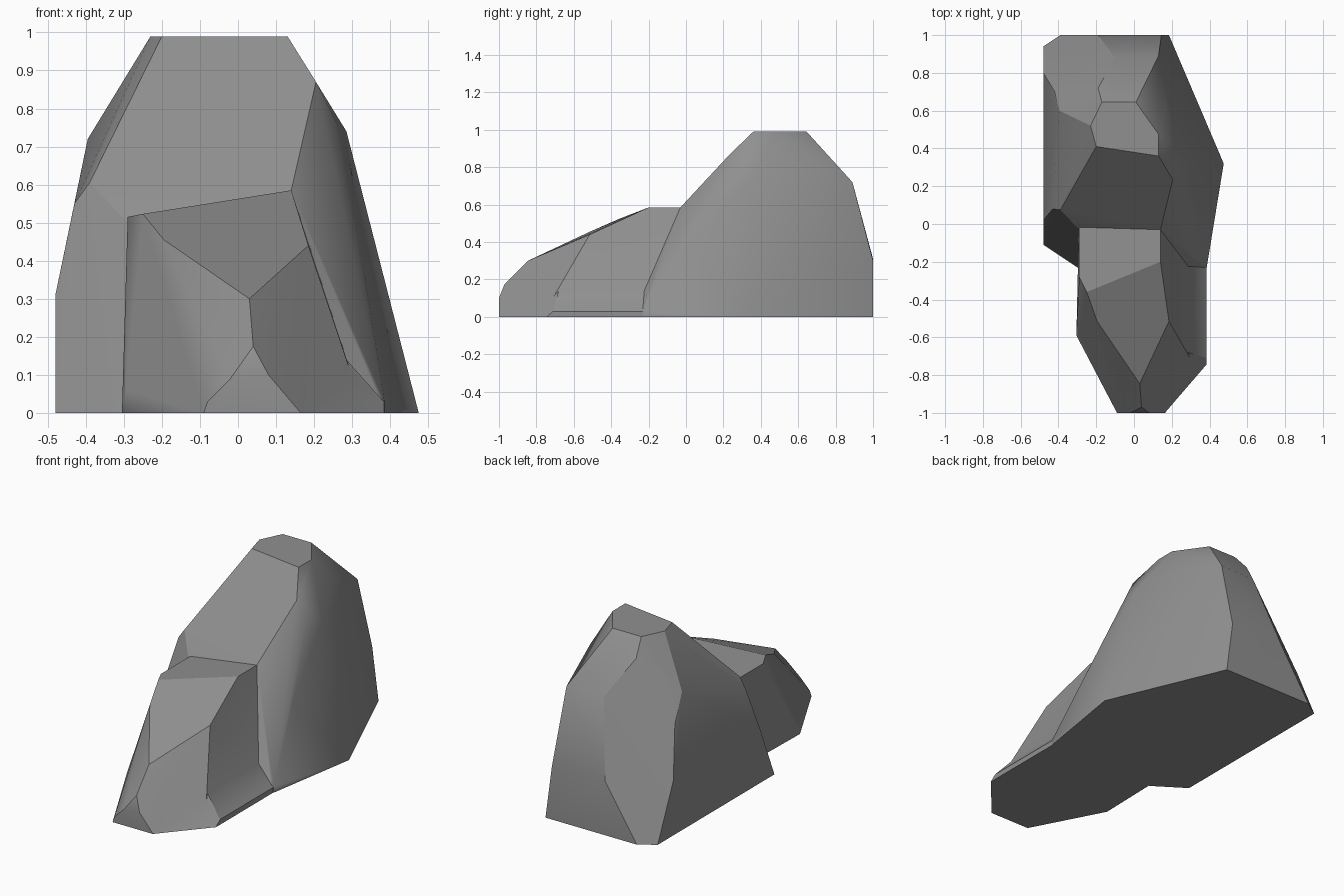
import bpy, bmesh, math

if "Cube" in bpy.data.objects:
    bpy.data.objects.remove(bpy.data.objects["Cube"])


def hull_rock(name, corners):
    """A chiselled stone: the convex hull of its corner points."""
    bm = bmesh.new()
    for c in corners:
        bm.verts.new(c)
    res = bmesh.ops.convex_hull(bm, input=bm.verts)
    junk = [g for g in res["geom_interior"] if isinstance(g, bmesh.types.BMVert)]
    bmesh.ops.delete(bm, geom=junk, context='VERTS')
    bmesh.ops.dissolve_limit(bm, angle_limit=math.radians(2), verts=bm.verts, edges=bm.edges)
    bmesh.ops.recalc_face_normals(bm, faces=bm.faces)
    mesh = bpy.data.meshes.new(name)
    bm.to_mesh(mesh)
    bm.free()
    ob = bpy.data.objects.new(name, mesh)
    bpy.context.collection.objects.link(ob)
    return ob


# Tall stone at the back
tall = hull_rock("rock", [
    # flat summit
    (-.20, .41, .99), (.13, .36, .99), (.13, .475, .99),
    (.01, .645, .99), (-.17, .645, .99), (-.23, .52, .99),
    # shoulders
    (.205, .235, .87), (.26, .24, .76), (.285, .35, .74), (.17, .62, .845),
    (.13, .89, .72), (-.10, .88, .72), (-.19, .72, .90), (-.395, .6, .72),
    (-.42, .70, .58), (-.43, .08, .55), (-.39, .075, .605),
    # lower sides
    (.14, -.03, .585), (-.29, -.03, .50), (.33, .01, .38), (.145, 1, .3),
    (-.19, 1, .31), (-.48, .80, .31), (-.48, .02, .31),
    (.285, -.23, .13), (.385, -.23, .03),
    # ground outline
    (.385, -.23, 0), (.475, .32, 0), (.185, 1, 0), (-.39, 1, 0),
    (-.48, .94, 0), (-.48, -.11, 0), (-.30, -.23, 0),
])

# Low stone at the front, running back into the tall one
low = hull_rock("low_front_stone", [
    # roof
    (-.29, .08, .515), (.14, .08, .585), (.14, -.2, .585), (-.29, -.28, .515),
    (-.25, -.36, .523), (-.195, -.515, .455), (.03, -.845, .30), (.185, -.515, .44),
    # nose and sides
    (.04, -.97, .175), (.08, -1, .1), (-.02, -1, .09), (-.08, -1, .03),
    (.29, -.68, .135), (.29, -.2, .135), (-.295, -.58, .06),
    # ground outline
    (-.09, -1, 0), (.165, -1, 0), (.332, -.77, 0), (.332, -.2, 0),
    (.25, .08, 0), (-.29, .08, 0), (-.305, -.59, 0),
])

# Foot flaring out along the right side of the low stone
foot = hull_rock("right_foot", [
    (.285, -.68, .14), (.285, -.2, .14), (.383, -.71, .03), (.383, -.2, .03),
    (.383, -.745, 0), (.383, -.2, 0), (.165, -.998, 0), (.2, -.2, 0),
])

# Merge into one solid rock
bpy.context.view_layer.objects.active = tall
tall.select_set(True)
for part in (low, foot):
    mod = tall.modifiers.new("join", 'BOOLEAN')
    mod.operation = 'UNION'
    mod.solver = 'EXACT'
    mod.object = part
    bpy.ops.object.modifier_apply(modifier=mod.name)
    bpy.data.objects.remove(part)

# Soft shading with sharp ridges kept and large facets staying flat
bpy.ops.object.shade_smooth_by_angle(angle=math.radians(26))
weighted = tall.modifiers.new("flat_facets", 'WEIGHTED_NORMAL')
weighted.keep_sharp = True

# Dark grey stone
stone = bpy.data.materials.new("dark_stone")
stone.diffuse_color = (.28, .28, .28, 1)
stone.use_nodes = True
stone.node_tree.nodes["Principled BSDF"].inputs["Base Color"].default_value = stone.diffuse_color
tall.data.materials.clear()
tall.data.materials.append(stone)
